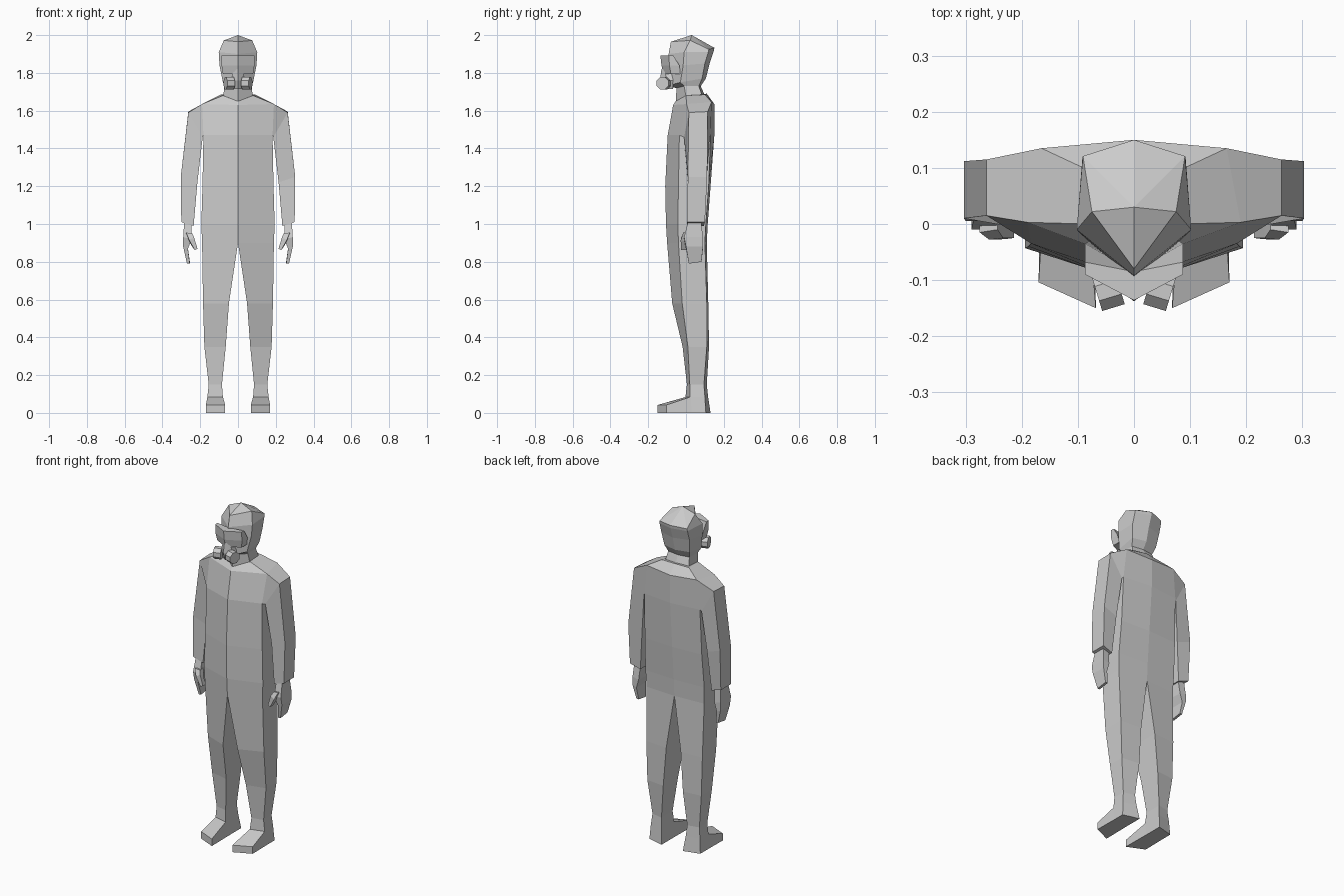
import bpy, bmesh, math
from mathutils import Matrix


def loft(name, sections):
    """Loft 4-point rings on the +x side, leave the x = 0 seam open, mirror across x."""
    bm = bmesh.new()
    rings = [[bm.verts.new(p) for p in s] for s in sections]

    def face(vs):
        if any(abs(v.co.x) > 1e-4 for v in vs):
            bm.faces.new(vs)

    for a, b in zip(rings, rings[1:]):
        for i in range(4):
            j = (i + 1) % 4
            face([a[i], a[j], b[j], b[i]])
    face(rings[0])
    face(rings[-1][::-1])
    finish(name, bm)


def finish(name, bm):
    bmesh.ops.remove_doubles(bm, verts=bm.verts, dist=1e-4)
    bmesh.ops.recalc_face_normals(bm, faces=bm.faces)
    me = bpy.data.meshes.new(name)
    bm.to_mesh(me)
    bm.free()
    ob = bpy.data.objects.new(name, me)
    bpy.context.collection.objects.link(ob)
    m = ob.modifiers.new("mirror", 'MIRROR')
    m.use_clip = True
    m.merge_threshold = 0.0005
    return ob


def level(z, xi, xo, front_in, front_out, back_out, back_in):
    return [(xi, front_in, z), (xo, front_out, z), (xo, back_out, z), (xi, back_in, z)]


# suit: leg running up into the torso and shoulders
suit = [level(*r) for r in (
    (0.00, 0.070, 0.168, 0.000, 0.020, 0.105, 0.130),
    (0.085, 0.080, 0.162, -0.003, 0.020, 0.100, 0.117),
    (0.15, 0.085, 0.155, 0.005, 0.020, 0.095, 0.110),
    (0.35, 0.065, 0.178, -0.018, 0.010, 0.110, 0.122),
    (0.58, 0.048, 0.185, -0.073, -0.020, 0.110, 0.118),
    (0.90, 0.000, 0.190, -0.100, -0.040, 0.100, 0.110),
    (1.00, 0.000, 0.194, -0.106, -0.043, 0.105, 0.115),
    (1.20, 0.000, 0.188, -0.110, -0.040, 0.120, 0.130),
    (1.47, 0.000, 0.183, -0.097, -0.035, 0.130, 0.150))]
loft("suit_body", suit)
loft("shoulders", [
    suit[-1],
    [(0, -0.068, 1.63), (0.19, 0.003, 1.635), (0.165, 0.135, 1.645), (0, 0.150, 1.635)],
    [(0, -0.055, 1.65), (0.08, 0.000, 1.68), (0.09, 0.100, 1.685), (0, 0.110, 1.69)]])

# sleeves
loft("sleeve", [
    [(0.19, 0.003, 1.635), (0.165, 0.135, 1.645), (0.183, 0.13, 1.47), (0.183, -0.035, 1.47)],
    [(0.263, 0.015, 1.59), (0.263, 0.115, 1.595), (0.19, 0.125, 1.46), (0.187, -0.010, 1.46)],
    [(0.303, 0.010, 1.25), (0.303, 0.112, 1.25), (0.215, 0.108, 1.22), (0.215, 0.010, 1.22)],
    [(0.300, 0.005, 1.01), (0.300, 0.100, 1.01), (0.235, 0.095, 0.99), (0.235, 0.005, 0.99)]])

# hands and thumbs
loft("hand", [
    [(0.285, 0.010, 1.01), (0.285, 0.080, 1.01), (0.245, 0.080, 1.00), (0.245, 0.010, 1.00)],
    [(0.290, -0.010, 0.93), (0.290, 0.090, 0.93), (0.250, 0.090, 0.92), (0.245, -0.010, 0.92)],
    [(0.290, 0.000, 0.88), (0.290, 0.090, 0.88), (0.265, 0.090, 0.87), (0.265, 0.000, 0.87)],
    [(0.270, 0.015, 0.79), (0.270, 0.082, 0.80), (0.255, 0.082, 0.80), (0.255, 0.015, 0.79)]])
loft("thumb", [
    [(0.275, -0.015, 0.955), (0.275, 0.020, 0.95), (0.243, 0.020, 0.95), (0.243, -0.010, 0.95)],
    [(0.258, -0.028, 0.915), (0.258, 0.005, 0.905), (0.233, 0.005, 0.92), (0.233, -0.025, 0.93)],
    [(0.230, -0.027, 0.862), (0.230, 0.000, 0.862), (0.214, 0.000, 0.868), (0.214, -0.025, 0.868)]])

# toe part of the boots
loft("boot_toe", [
    [(0.07, 0.02, 0), (0.168, 0.03, 0), (0.162, 0.025, 0.085), (0.08, 0.0, 0.085)],
    [(0.068, -0.15, 0), (0.17, -0.104, 0), (0.17, -0.104, 0.042), (0.068, -0.15, 0.042)]])

# neck and hooded head
loft("head", [
    [(0, -0.055, 1.64), (0.078, 0.000, 1.675), (0.078, 0.085, 1.68), (0, 0.100, 1.68)],
    [(0, -0.050, 1.72), (0.072, -0.010, 1.73), (0.070, 0.068, 1.73), (0, 0.078, 1.73)],
    [(0, -0.103, 1.73), (0.080, -0.030, 1.75), (0.083, 0.085, 1.77), (0, 0.105, 1.77)],
    [(0, -0.100, 1.83), (0.098, -0.015, 1.84), (0.093, 0.100, 1.85), (0, 0.125, 1.85)],
    [(0, -0.092, 1.90), (0.102, -0.010, 1.91), (0.092, 0.118, 1.91), (0, 0.147, 1.915)],
    [(0, -0.080, 1.965), (0.075, 0.022, 1.972), (0.091, 0.121, 1.925), (0, 0.150, 1.933)],
    [(0, 0.03, 2.0)] * 4])

# mask: visor, breathing piece and two filter cans
loft("mask_visor", [
    level(1.795, 0, 0.080, -0.120, -0.080, -0.030, -0.080),
    level(1.84, 0, 0.087, -0.130, -0.088, -0.035, -0.080),
    level(1.893, 0, 0.087, -0.136, -0.090, -0.068, -0.085)])
loft("mask_mouthpiece", [
    level(1.715, 0, 0.025, -0.120, -0.105, -0.070, -0.070),
    level(1.76, 0, 0.040, -0.138, -0.105, -0.070, -0.070),
    level(1.82, 0, 0.020, -0.130, -0.110, -0.070, -0.070)])
bm = bmesh.new()
bmesh.ops.create_cone(
    bm, cap_ends=True, segments=8, radius1=0.035, radius2=0.035, depth=0.042,
    matrix=Matrix.Translation((0.046, -0.118, 1.745))
    @ Matrix.Rotation(math.radians(-17), 4, 'Z')
    @ Matrix.Rotation(math.radians(90), 4, 'Y') @ Matrix.Rotation(math.radians(22.5), 4, 'Z'))
finish("mask_filter", bm)
